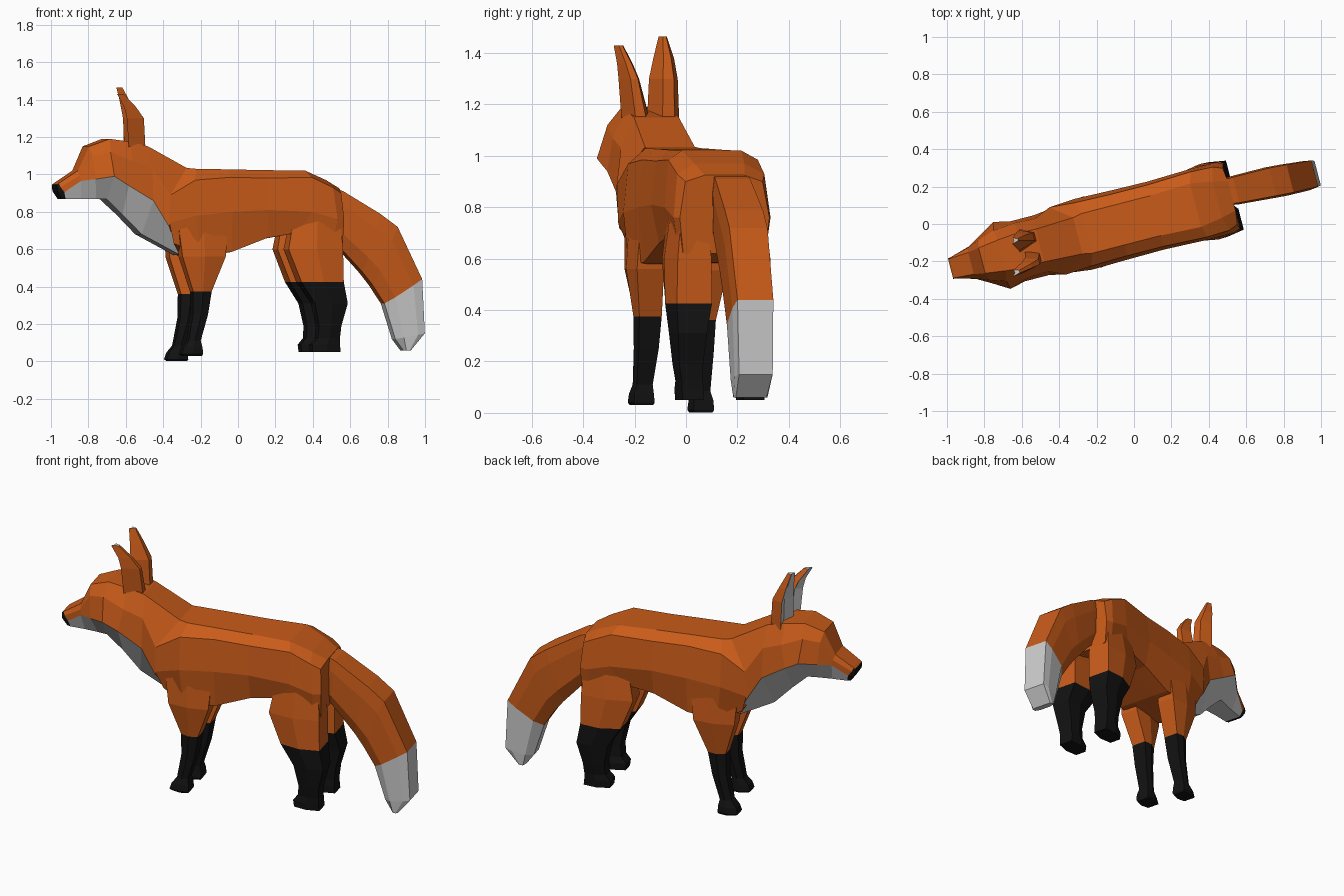
import bpy, bmesh, math

ANGLE, SHIFT_Y = math.radians(14.5), 0.015
C, S = math.cos(ANGLE), math.sin(ANGLE)


def material(name, rgb):
    m = bpy.data.materials.new(name)
    m.diffuse_color = (*rgb, 1)
    return m


MATS = [material("orange_fur", (0.58, 0.105, 0.01)),
        material("white_fur", (0.65, 0.65, 0.65)),
        material("black_fur", (0.006, 0.006, 0.006))]
ORANGE, WHITE, BLACK = 0, 1, 2


def place(u, v, z):
    """Body frame (u along the spine, v sideways) to world."""
    return (u * C - v * S, u * S + v * C + SHIFT_Y, z)


def loft(name, rings, color):
    """Skin closed rings of (u, v, z); color(ring, side) picks a material."""
    bm = bmesh.new()
    loops = [[bm.verts.new(place(*p)) for p in r] for r in rings]
    n = len(rings[0])
    for i in range(len(loops) - 1):
        a, b = loops[i], loops[i + 1]
        for j in range(n):
            k = (j + 1) % n
            f = bm.faces.new((a[j], a[k], b[k], b[j]))
            f.material_index = color(i, j)
    bm.faces.new(loops[0]).material_index = color(0, 0)
    last = len(rings) - 2
    bm.faces.new(loops[-1]).material_index = color(last, 0)
    bmesh.ops.recalc_face_normals(bm, faces=bm.faces)
    me = bpy.data.meshes.new(name)
    bm.to_mesh(me)
    bm.free()
    for m in MATS:
        me.materials.append(m)
    ob = bpy.data.objects.new(name, me)
    bpy.context.collection.objects.link(ob)
    return ob


def mirrored(half, dv=0.0):
    """Half section of (u, z, v), top to bottom, closed across the spine."""
    return ([(u, v + dv, z) for u, z, v in half] +
            [(u, -v + dv, z) for u, z, v in reversed(half)])


# Torso, chest to rump
torso = [
    [(-.31, 1.035, .10), (-.42, .89, .185), (-.425, .74, .178), (-.39, .63, .14), (-.34, .57, .07)],
    [(-.26, 1.03, .11), (-.28, .97, .175), (-.28, .78, .195), (-.26, .58, .18), (-.24, .56, .07)],
    [(-.08, 1.027, .11), (-.08, .985, .17), (-.08, .80, .19), (-.08, .585, .165), (-.08, .585, .07)],
    [(.12, 1.023, .11), (.12, .98, .17), (.12, .81, .187), (.12, .66, .155), (.12, .655, .07)],
    [(.34, 1.02, .12), (.36, .985, .18), (.36, .80, .195), (.30, .69, .16), (.26, .69, .07)],
    [(.46, .97, .10), (.48, .93, .175), (.50, .76, .195), (.48, .63, .17), (.46, .63, .07)],
    [(.54, .925, .08), (.53, .90, .155), (.54, .76, .18), (.535, .62, .165), (.52, .62, .07)],
]
loft("torso", [mirrored(s) for s in torso], lambda i, j: ORANGE)

# Head and neck: the third point follows the edge of the white bib
head = [
    [(-1.013, .945, .052), (-1.013, .93, .056), (-1.01, .91, .056), (-.985, .87, .045)],
    [(-1.005, .952, .053), (-.995, .932, .06), (-.975, .905, .062), (-.965, .868, .05)],
    [(-.90, 1.02, .06), (-.895, .995, .085), (-.89, .965, .09), (-.88, .868, .055)],
    [(-.84, 1.15, .07), (-.83, 1.10, .11), (-.82, .975, .13), (-.80, .868, .065)],
    [(-.73, 1.19, .085), (-.74, 1.12, .14), (-.73, .99, .185), (-.745, .868, .075)],
    [(-.62, 1.175, .095), (-.62, 1.07, .15), (-.645, .94, .165), (-.655, .785, .065)],
    [(-.52, 1.15, .09), (-.51, 1.03, .145), (-.51, .86, .165), (-.55, .68, .07)],
    [(-.31, 1.035, .10), (-.42, .89, .185), (-.425, .72, .175), (-.34, .57, .07)],
]
loft("head_and_neck", [mirrored(s) for s in head],
     lambda i, j: BLACK if i == 0 and j != 7 else WHITE if j in (2, 3, 4) else ORANGE)

# Tail: spine point, underside point, half width, sideways offset
tail = [(.48, .94, .50, .66, .07, .03), (.57, .91, .55, .62, .078, .025),
        (.77, .79, .68, .48, .085, .018), (.865, .72, .735, .41, .085, .012),
        (1.0, .44, .80, .31, .08, .005), (1.015, .15, .86, .12, .075, .003),
        (.94, .06, .905, .06, .068, .003)]
rings = []
for tu, tz, bu, bz, w, dv in tail:
    def at(t, k):
        return (tu + (bu - tu) * t, tz + (bz - tz) * t, w * k)
    rings.append(mirrored([at(0, .9), at(.25, 1), at(.75, .95), at(1, .5)], dv))
loft("tail", rings, lambda i, j: WHITE if i >= 4 else ORANGE)


# Legs: height, front, back, half width, distance from the spine
def leg(name, rows, side, du=0, dz=0):
    rings = []
    top = rows[0][0]
    for z, f, b, w, v in rows:
        t = (top - z) / top
        m, ring = (f + b) / 2, []
        for u, k in ((f, .65), (m, 1), (b, .8), (b, -.8), (m, -1), (f, -.65)):
            ring.append((u + du * t, side * v + k * w, z + dz * t))
        rings.append(ring)
    loft(name, rings, lambda i, j: BLACK if i >= 2 else ORANGE)


front = [(.72, -.37, -.10, .055, .13), (.56, -.35, -.115, .068, .128),
         (.375, -.285, -.185, .056, .11), (.25, -.285, -.205, .05, .112),
         (.11, -.31, -.245, .04, .118), (.075, -.338, -.237, .048, .122),
         (.04, -.35, -.235, .052, .122), (.03, -.335, -.24, .045, .122)]
hind = [(.78, .27, .52, .06, .12), (.60, .235, .532, .085, .118),
        (.425, .305, .535, .088, .12), (.31, .38, .557, .072, .133),
        (.19, .405, .525, .06, .13), (.125, .40, .52, .052, .125),
        (.09, .37, .52, .055, .122), (.05, .375, .525, .052, .122)]
leg("front_leg_right", front, -1)
leg("front_leg_left", front, 1, du=-.02, dz=-.03)
leg("hind_leg_right", hind, -1)
leg("hind_leg_left", hind, 1)

# Ears: height, front u, back u, right-hand v, left-hand v; pale hollow in front
ears = {
    "ear_right": [(1.12, -.63, -.53, -.11, .0), (1.30, -.645, -.545, -.12, -.045),
                  (1.36, -.66, -.59, -.122, -.065), (1.43, -.70, -.66, -.125, -.09)],
    "ear_left": [(1.12, -.63, -.53, -.01, .113), (1.30, -.635, -.54, .0, .108),
                 (1.38, -.645, -.58, .02, .098), (1.465, -.66, -.625, .045, .075)],
}
for name, rows in ears.items():
    rings = []
    for z, f, b, vr, vl in rows:
        mid, d, w = (vr + vl) / 2, b - f, vl - vr
        rings.append([(f, vr, z), (f + d * .35, mid, z), (f + d * .3, vl, z),
                      (b, mid + w * .2, z), (b, mid - w * .2, z)])
    loft(name, rings, lambda i, j: WHITE if j in (0, 1) else ORANGE)
